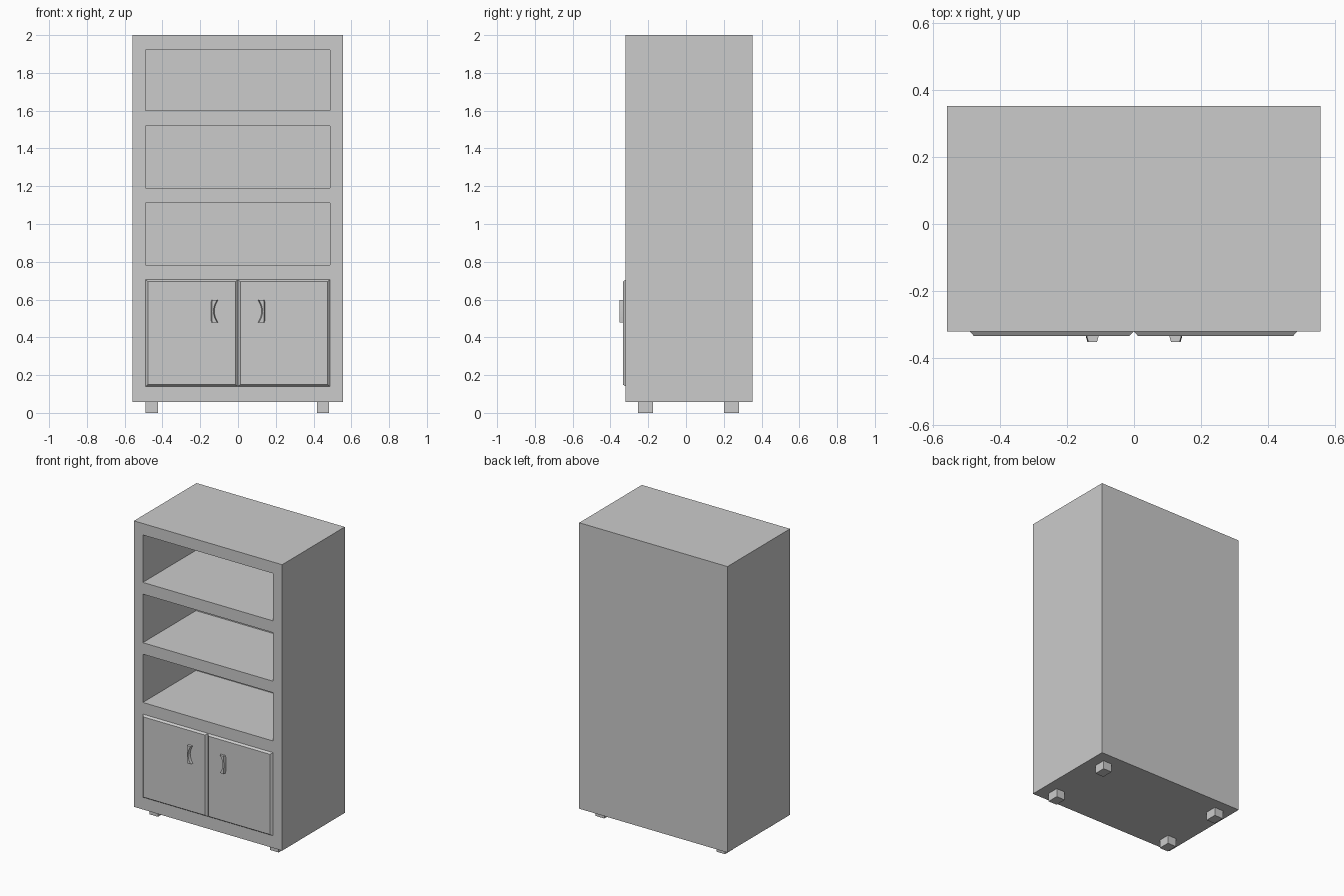
import bpy
import bmesh

if "Cube" in bpy.data.objects:
    bpy.data.objects.remove(bpy.data.objects["Cube"])


def make_object(name, bm):
    bmesh.ops.recalc_face_normals(bm, faces=bm.faces)
    mesh = bpy.data.meshes.new(name)
    bm.to_mesh(mesh)
    bm.free()
    obj = bpy.data.objects.new(name, mesh)
    bpy.context.collection.objects.link(obj)
    return obj


def loft(name, rings):
    """Skin equal-length closed rings and cap both ends."""
    bm = bmesh.new()
    rows = [[bm.verts.new(p) for p in ring] for ring in rings]
    n = len(rows[0])
    for a, b in zip(rows, rows[1:]):
        for i in range(n):
            j = (i + 1) % n
            bm.faces.new((a[i], a[j], b[j], b[i]))
    bm.faces.new(rows[0])
    bm.faces.new(rows[-1])
    return make_object(name, bm)


def rect(x0, x1, z0, z1, y):
    return [(x0, y, z0), (x1, y, z0), (x1, y, z1), (x0, y, z1)]


def box(name, x0, x1, y0, y1, z0, z1):
    return loft(name, [rect(x0, x1, z0, z1, y0), rect(x0, x1, z0, z1, y1)])


FRONT, BACK = -0.32, 0.352

# Cabinet body with three open shelf recesses
body = box("cabinet_body", -0.558, 0.556, FRONT, BACK, 0.057, 2.0)
for z0, z1 in ((0.784, 1.112), (1.19, 1.52), (1.6, 1.922)):
    cutter = box("shelf_cutter", -0.491, 0.486, FRONT - 0.1, 0.25, z0, z1)
    cutter.hide_render = True
    mod = body.modifiers.new("shelf_recess", "BOOLEAN")
    mod.operation = "DIFFERENCE"
    mod.solver = "EXACT"
    mod.object = cutter
    bpy.context.view_layer.objects.active = body
    bpy.ops.object.modifier_apply(modifier=mod.name)
    bpy.data.objects.remove(cutter)

# Doors: slabs with chamfered front edges
for name, x0, x1 in (("left_door", -0.49, -0.001), ("right_door", -0.001, 0.487)):
    loft(name, [rect(x0, x1, 0.14, 0.705, FRONT + 0.005),
                rect(x0, x1, 0.14, 0.705, FRONT),
                rect(x0 + 0.013, x1 - 0.013, 0.15, 0.695, -0.334)])

# Curved handles, straight outer side and concave inner side
for name, s in (("left_handle", -1), ("right_handle", 1)):
    rings = []
    for i in range(9):
        t = i / 4 - 1
        z = 0.538 + 0.06 * t
        inner = 0.124 - 0.02 * t * t
        outer = 0.145 - 0.003 * t * t
        rings.append([(s * inner, -0.33, z), (s * outer, -0.33, z),
                      (s * (outer - 0.006), -0.351, z),
                      (s * (inner + 0.006), -0.351, z)])
    loft(name, rings)

# Four short feet
for side, x0, x1 in (("left", -0.489, -0.424), ("right", 0.418, 0.483)):
    for end, y0, y1 in (("front", -0.254, -0.175), ("back", 0.201, 0.28)):
        box(f"{end}_{side}_foot", x0, x1, y0, y1, 0, 0.062)
